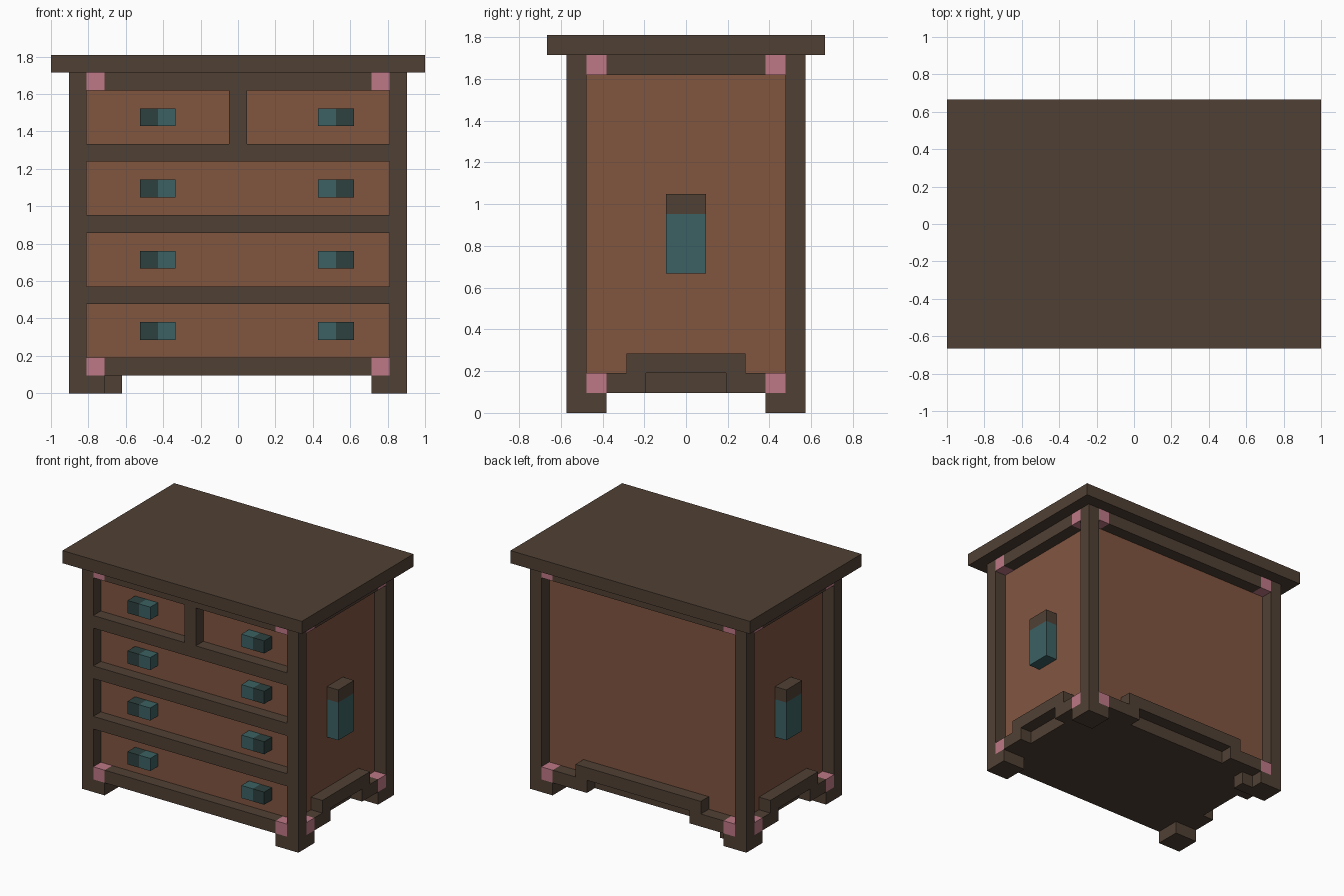
import bpy, bmesh

cube = bpy.data.objects.get("Cube")
if cube:
    bpy.data.objects.remove(cube, do_unlink=True)

U = 2 / 21  # one block; all coordinates below are in blocks


def linear(c):
    c /= 255
    return c / 12.92 if c <= 0.04045 else ((c + 0.055) / 1.055) ** 2.4


def material(name, r, g, b):
    col = (linear(r), linear(g), linear(b), 1)
    m = bpy.data.materials.new(name)
    m.use_nodes = True
    m.diffuse_color = col
    m.node_tree.nodes["Principled BSDF"].inputs["Base Color"].default_value = col
    return m


DARK = material("dark wood", 80, 64, 52)
PANEL = material("warm wood", 129, 85, 64)
PINK = material("pink corner", 190, 120, 134)
TEAL = material("teal", 60, 97, 99)
DEEP = material("deep teal", 45, 65, 62)


def finish(name, bm, mat):
    bmesh.ops.recalc_face_normals(bm, faces=bm.faces)
    me = bpy.data.meshes.new(name)
    bm.to_mesh(me)
    bm.free()
    me.materials.append(mat)
    ob = bpy.data.objects.new(name, me)
    bpy.context.collection.objects.link(ob)
    return ob


def box(name, x, y, z, mat):
    """Box from (min, max) ranges."""
    bm = bmesh.new()
    bmesh.ops.create_cube(bm, size=1)
    for v in bm.verts:
        v.co = [U * ((a + b) / 2 + c * (b - a)) for (a, b), c in zip((x, y, z), v.co)]
    return finish(name, bm, mat)


def span(a, b, s):
    """Range mirrored to the side given by the sign s."""
    return (a, b) if s > 0 else (-b, -a)


def apron(name, half, raised, notch, place, mat):
    """Stepped skirt with a notch cut from its lower edge, one block thick."""
    right = [(notch, 2), (notch, 1), (half, 1), (half, 2), (raised, 2), (raised, 3)]
    outline = right + [(-h, z) for h, z in reversed(right)]
    bm = bmesh.new()
    face = bm.faces.new([bm.verts.new([c * U for c in place(h, z, 0)]) for h, z in outline])
    ext = bmesh.ops.extrude_face_region(bm, geom=[face])
    step = [(b - a) * U for a, b in zip(place(0, 0, 0), place(0, 0, 1))]
    bmesh.ops.translate(bm, vec=step,
                        verts=[g for g in ext["geom"] if isinstance(g, bmesh.types.BMVert)])
    return finish(name, bm, mat)


# Carcass
box("top_board", (-10.5, 10.5), (-7, 7), (18, 19), DARK)
box("case", (-8.5, 8.5), (-5, 5), (2, 18), PANEL)
box("floor_board", (-8.5, 8.5), (-5, 5), (1, 2), DARK)

# Corner posts, feet and pink corner blocks
for sx, nx in ((-1, "right"), (1, "left")):
    for sy, ny in ((-1, "front"), (1, "back")):
        tag = f"{ny}_{nx}"
        box("post_" + tag, span(8.5, 9.5, sx), span(5, 6, sy), (1, 18), DARK)
        box("foot_" + tag, span(7.5, 9.5, sx), span(4, 6, sy), (0, 1), DARK)
        for z, nz in ((1, "lower"), (17, "upper")):
            box(f"corner_block_{nz}_{tag}", span(7.5, 8.5, sx), span(5, 6, sy), (z, z + 1), PINK)
            box(f"side_corner_block_{nz}_{tag}", span(8.5, 9.5, sx), span(4, 5, sy), (z, z + 1), PINK)
box("foot_spur", (-7.5, -6.5), (4, 5), (0, 1), DARK)

# Front rails and divider
for z in (1, 5, 9, 13, 17):
    h = 7.5 if z in (1, 17) else 8.5
    box(f"front_rail_{z}", (-h, h), (-6, -5), (z, z + 1), DARK)
box("drawer_divider", (-0.5, 0.5), (-6, -5), (14, 17), DARK)

# Drawer fronts
for name, x, z in (("bottom", (-8.5, 8.5), 2), ("lower", (-8.5, 8.5), 6), ("middle", (-8.5, 8.5), 10),
                   ("top_right", (-8.5, -0.5), 14), ("top_left", (0.5, 8.5), 14)):
    box("drawer_" + name, x, (-5.05, -5), (z, z + 3), PANEL)

# Two-tone drawer pulls
for z in (3, 7, 11, 15):
    for x, mat, tag in ((-5.5, DEEP, "right_outer"), (-4.5, TEAL, "right_inner"),
                        (4.5, TEAL, "left_inner"), (5.5, DEEP, "left_outer")):
        box(f"pull_{tag}_{z}", (x, x + 1), (-6, -5), (z, z + 1), mat)

# Back rail and skirt
box("back_rail", (-7.5, 7.5), (5, 6), (17, 18), DARK)
apron("back_apron", 7.5, 5.5, 4.5, lambda h, z, d: (h, 5 + d, z), DARK)

# Side rails, skirts and handles
for s, n in ((-1, "right"), (1, "left")):
    x = span(8.5, 9.5, s)
    box("side_rail_" + n, x, (-4, 4), (17, 18), DARK)
    apron("side_apron_" + n, 4, 3, 2, lambda h, z, d: (s * (8.5 + d), h, z), DARK)
    box("side_handle_" + n, x, (-1, 1), (7, 10), TEAL)
    box("side_handle_cap_" + n, x, (-1, 1), (10, 11), DARK)
